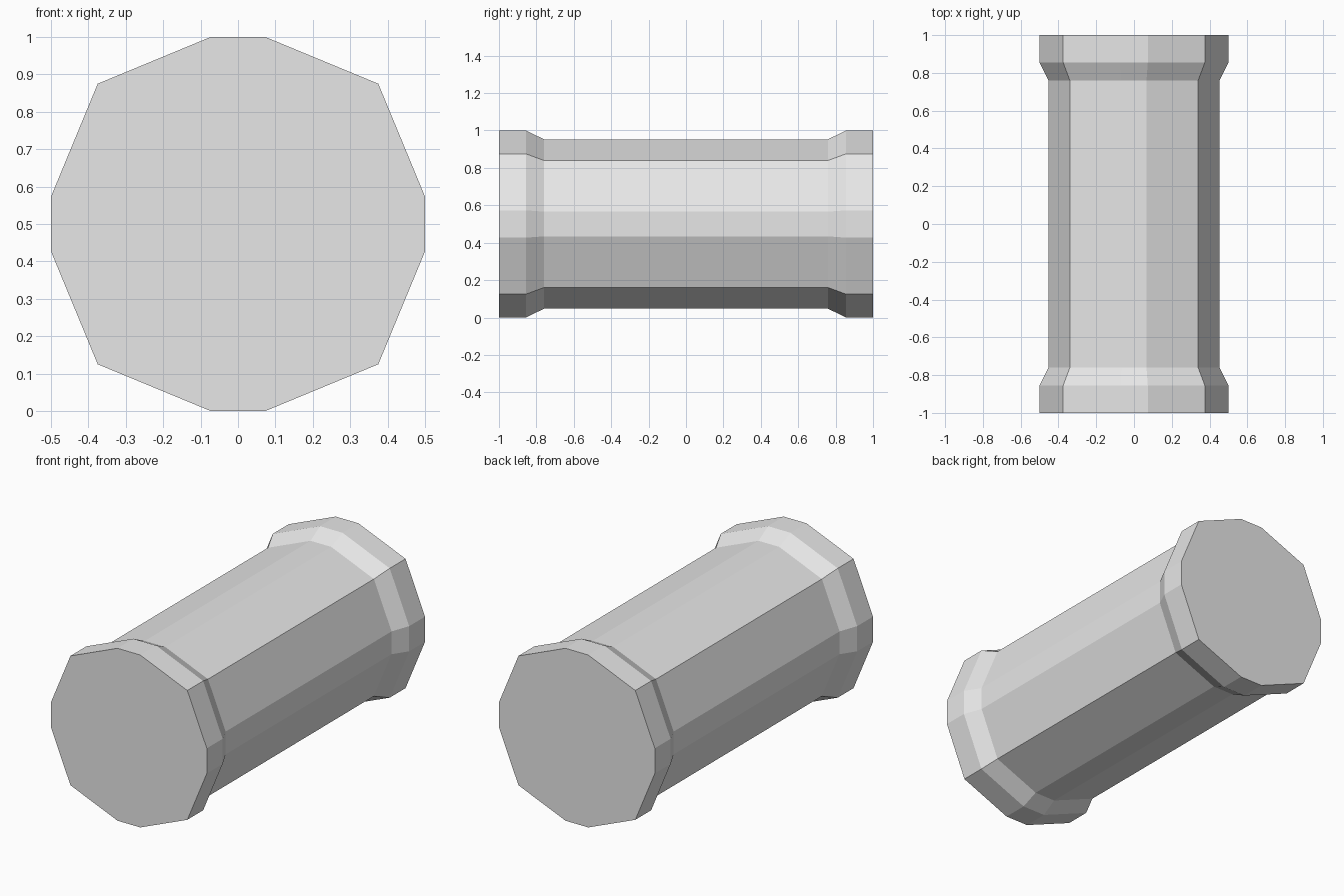
import bpy
import bmesh

cube = bpy.data.objects.get("Cube")
if cube:
    bpy.data.objects.remove(cube, do_unlink=True)

# Single plain grey
grey = bpy.data.materials.new("light_grey")
grey.use_nodes = True
color = (0.8, 0.8, 0.8, 1)
grey.diffuse_color = color
grey.node_tree.nodes["Principled BSDF"].inputs["Base Color"].default_value = color

# Twelve-sided section: one quadrant turned four times
section = []
quadrant = [(0.5, 0.073), (0.375, 0.375), (0.073, 0.5)]
for turn in range(4):
    section += quadrant
    quadrant = [(-z, x) for x, z in quadrant]

# Stations along y: collar, taper, slim shaft, taper, collar
CORE = 0.906
half = [(1.0, 1.0), (0.855, 1.0), (0.76, CORE)]
stations = [(-y, s) for y, s in half] + [(y, s) for y, s in reversed(half)]

bm = bmesh.new()
rings = [[bm.verts.new((x * s, y, 0.5 + z * s)) for x, z in section]
         for y, s in stations]
count = len(section)
for a, b in zip(rings, rings[1:]):
    for i in range(count):
        j = (i + 1) % count
        bm.faces.new((a[i], a[j], b[j], b[i]))

# Flat end caps
bm.faces.new(rings[0])
bm.faces.new(rings[-1])
bmesh.ops.recalc_face_normals(bm, faces=bm.faces)

mesh = bpy.data.meshes.new("collared_cylinder")
bm.to_mesh(mesh)
bm.free()
mesh.materials.append(grey)
obj = bpy.data.objects.new("collared_cylinder", mesh)
bpy.context.collection.objects.link(obj)
